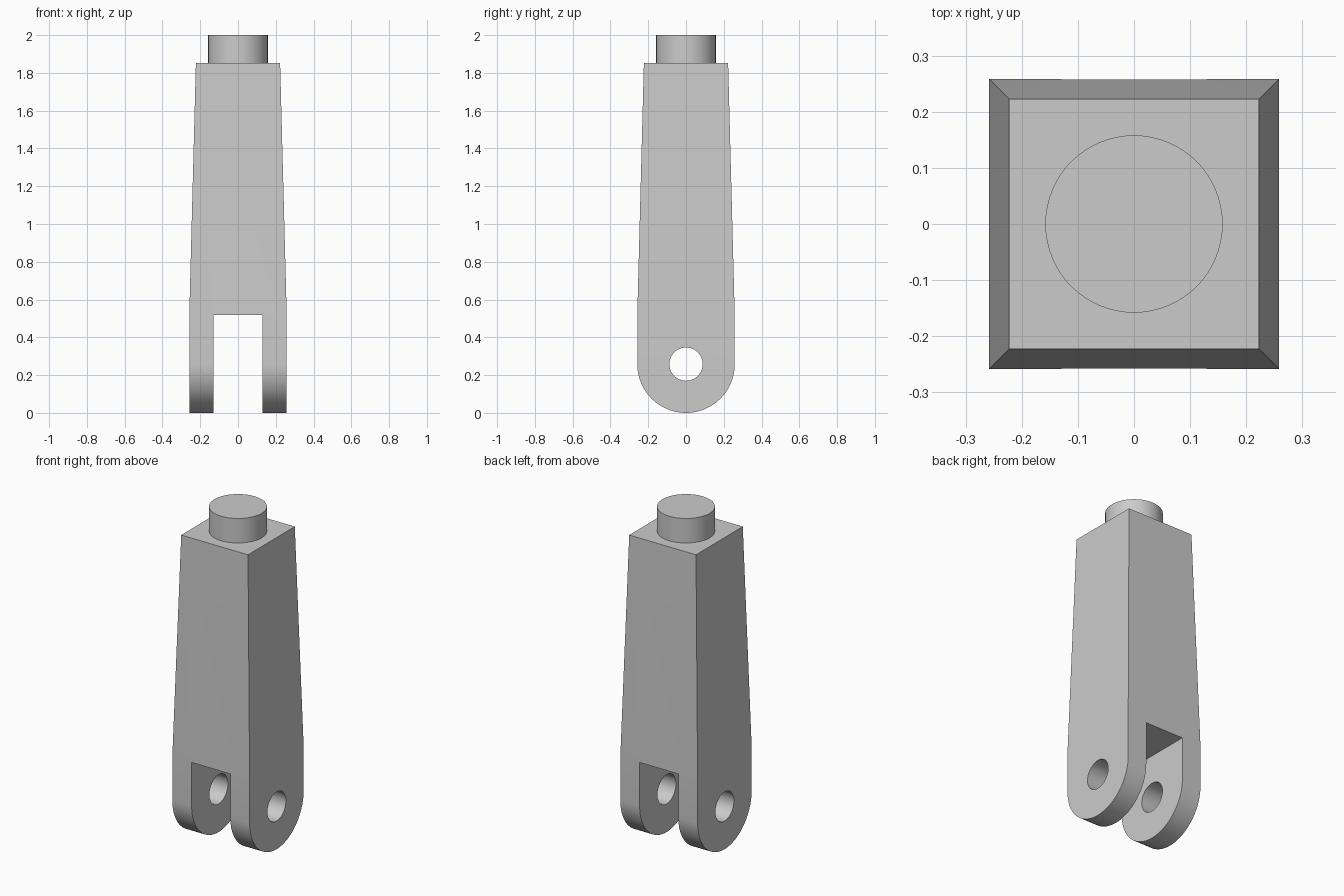
import bpy, bmesh, math
from mathutils import Matrix

default = bpy.data.objects.get("Cube")
if default:
    bpy.data.objects.remove(default, do_unlink=True)

HALF, TOP_HALF = 0.258, 0.223
TAPER_Z, SHOULDER_Z = 0.515, 1.852

grey = bpy.data.materials.new("light_grey")
grey.use_nodes = True
colour = (0.6, 0.6, 0.6, 1)
grey.diffuse_color = colour
grey.node_tree.nodes["Principled BSDF"].inputs["Base Color"].default_value = colour


def make_object(name, bm):
    bmesh.ops.recalc_face_normals(bm, faces=bm.faces[:])
    mesh = bpy.data.meshes.new(name)
    bm.to_mesh(mesh)
    bm.free()
    mesh.materials.append(grey)
    obj = bpy.data.objects.new(name, mesh)
    bpy.context.collection.objects.link(obj)
    return obj


def cylinder(name, radius, depth, matrix):
    bm = bmesh.new()
    bmesh.ops.create_cone(bm, cap_ends=True, segments=64, radius1=radius,
                          radius2=radius, depth=depth, matrix=matrix)
    return make_object(name, bm)


def smooth(obj):
    bpy.ops.object.select_all(action='DESELECT')
    obj.select_set(True)
    bpy.context.view_layer.objects.active = obj
    bpy.ops.object.shade_smooth_by_angle(angle=math.radians(30))


# Body: round-bottomed side profile extruded across, then a tapering shaft
bm = bmesh.new()
steps = 48
angles = [math.pi * (1 + i / steps) for i in range(steps + 1)]
profile = [(HALF * math.cos(a), HALF + HALF * math.sin(a)) for a in angles]
profile += [(HALF, TAPER_Z), (-HALF, TAPER_Z)]
side = bm.faces.new([bm.verts.new((-HALF, y, z)) for y, z in profile])
new = bmesh.ops.extrude_face_region(bm, geom=[side])["geom"]
bmesh.ops.translate(bm, vec=(2 * HALF, 0, 0),
                    verts=[v for v in new if isinstance(v, bmesh.types.BMVert)])
bm.normal_update()
# extrude_face_region keeps the starting side, so the solid is closed by its two sides
top = next(f for f in bm.faces if all(abs(v.co.z - TAPER_Z) < 1e-5 for v in f.verts))
shaft = bmesh.ops.extrude_discrete_faces(bm, faces=[top])["faces"][0]
for v in shaft.verts:
    v.co.x *= TOP_HALF / HALF
    v.co.y *= TOP_HALF / HALF
    v.co.z = SHOULDER_Z
body = make_object("fork_body", bm)

# Cutters for the fork slot and the pin hole
bm = bmesh.new()
bmesh.ops.create_cube(bm, size=1, matrix=Matrix.Translation((0, 0, 0.109))
                      @ Matrix.Diagonal((0.258, 1, 0.818, 1)))
slot = make_object("slot_cutter", bm)
hole = cylinder("pin_hole_cutter", 0.088, 1,
                Matrix.Translation((0, 0, HALF)) @ Matrix.Rotation(math.pi / 2, 4, 'Y'))

bpy.context.view_layer.objects.active = body
for cutter in (slot, hole):
    mod = body.modifiers.new(cutter.name, 'BOOLEAN')
    mod.operation, mod.solver, mod.object = 'DIFFERENCE', 'EXACT', cutter
    bpy.ops.object.modifier_apply(modifier=mod.name)
    bpy.data.objects.remove(cutter, do_unlink=True)
smooth(body)

# Round peg on the shoulder
peg = cylinder("top_peg", 0.158, 2 - SHOULDER_Z,
               Matrix.Translation((0, 0, (2 + SHOULDER_Z) / 2)))
smooth(peg)
